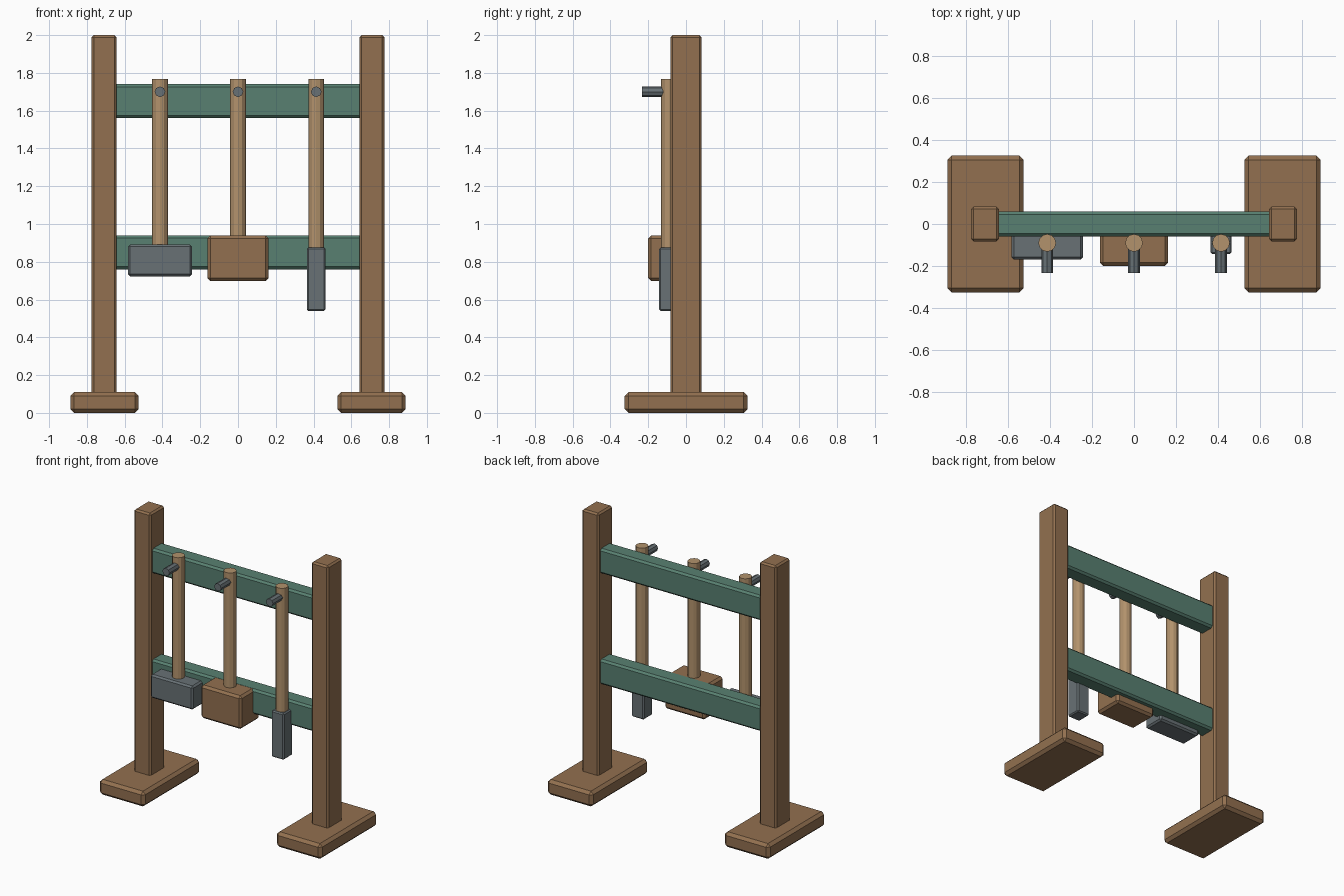
import bpy
import math

if "Cube" in bpy.data.objects:
    bpy.data.objects.remove(bpy.data.objects["Cube"])


def material(name, color):
    m = bpy.data.materials.new(name)
    m.diffuse_color = (*color, 1)
    m.use_nodes = True
    m.node_tree.nodes["Principled BSDF"].inputs["Base Color"].default_value = m.diffuse_color
    return m


WOOD = material("brown_wood", (0.29, 0.163, 0.08))
PALE = material("pale_wood", (0.447, 0.288, 0.15))
GREEN = material("green_paint", (0.098, 0.216, 0.165))
STEEL = material("grey_steel", (0.138, 0.165, 0.178))


def box(name, center, size, mat, bevel):
    bpy.ops.mesh.primitive_cube_add(size=1, location=center)
    o = bpy.context.object
    o.name = name
    o.scale = size
    bpy.ops.object.transform_apply(location=False, rotation=False, scale=True)
    o.data.materials.append(mat)
    b = o.modifiers.new("chamfer", "BEVEL")
    b.width = bevel
    b.segments = 1
    return o


def rod(name, center, radius, length, sides, mat, rotation=(0, 0, 0)):
    bpy.ops.mesh.primitive_cylinder_add(vertices=sides, radius=radius, depth=length,
                                        location=center, rotation=rotation)
    o = bpy.context.object
    o.name = name
    o.data.materials.append(mat)
    return o


# Uprights and feet
for side, s in (("left", -1), ("right", 1)):
    box(side + "_post", (s * 0.709, 0, 1.03), (0.133, 0.165, 1.94), WOOD, 0.012)
    box(side + "_foot", (s * 0.707, 0, 0.055), (0.362, 0.65, 0.11), WOOD, 0.02)

# Cross rails
for level, z in (("lower", 0.85), ("upper", 1.65)):
    box(level + "_rail", (0, 0, z), (1.32, 0.12, 0.18), GREEN, 0.014)

# Hanging tools: name, x, head size, head centre height, head material, bevel
tools = (
    ("hammer", -0.413, (0.34, 0.16, 0.17), 0.807, STEEL, 0.012),
    ("mallet", 0.0, (0.325, 0.22, 0.24), 0.819, WOOD, 0.016),
    ("chisel", 0.414, (0.1, 0.105, 0.335), 0.708, STEEL, 0.008),
)
for name, x, size, z, mat, bevel in tools:
    box(name + "_head", (x, -0.09, z), size, mat, bevel)
    rod(name + "_handle", (x, -0.09, 1.308), 0.042, 0.92, 12, PALE)
    rod(name + "_peg", (x, -0.14, 1.7), 0.028, 0.185, 8, STEEL, (math.pi / 2, 0, 0))
